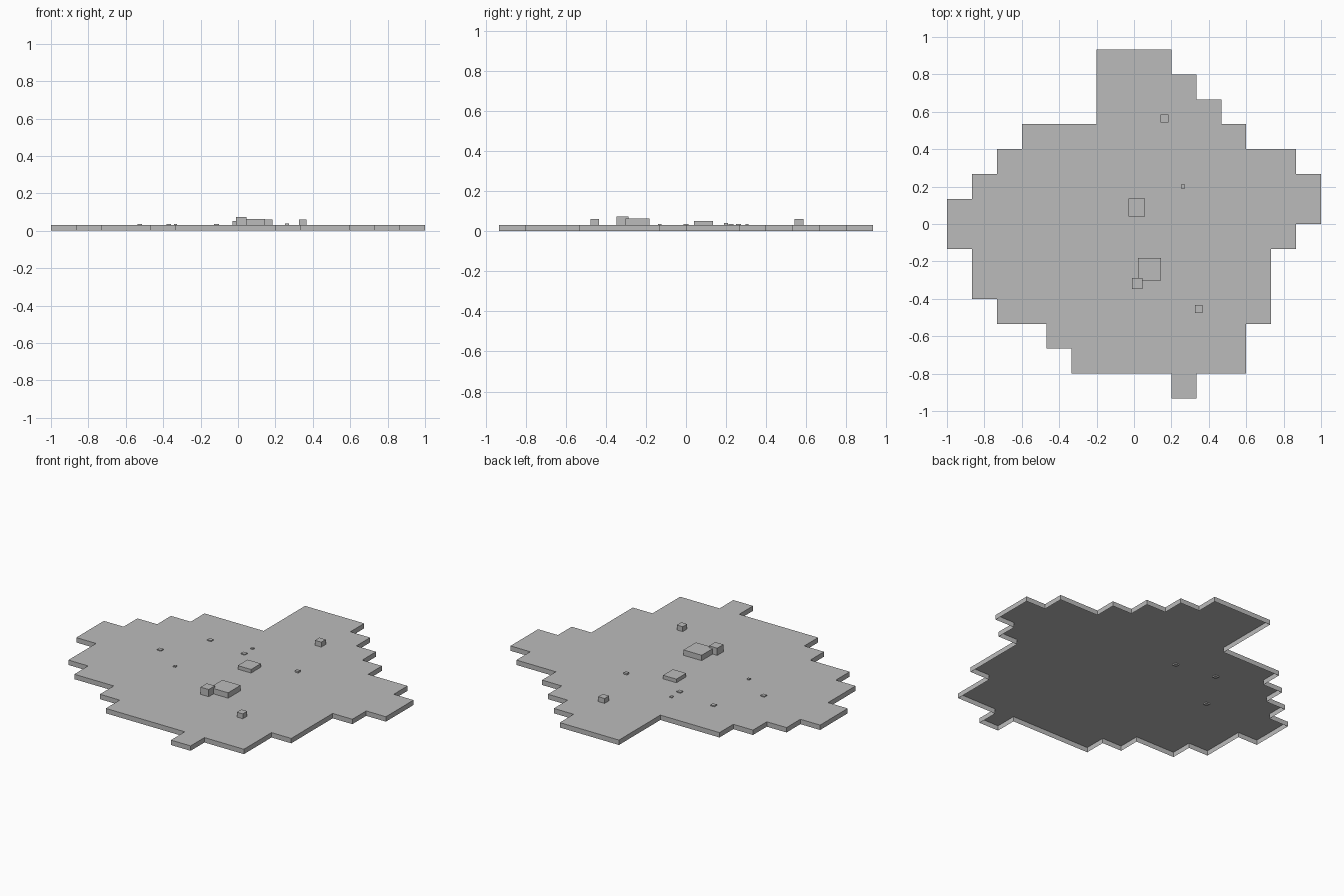
import bpy, bmesh, math
from mathutils import Matrix, Vector

if "Cube" in bpy.data.objects:
    bpy.data.objects.remove(bpy.data.objects["Cube"], do_unlink=True)

CELL = 2 / 15
TOP = 0.03      # height of the ground sheet
DIP = 0.022     # base of the pebbles that sink through the sheet

grey = bpy.data.materials.new("plain grey")
grey.use_nodes = True
colour = (0.5, 0.5, 0.5, 1)
grey.diffuse_color = colour
grey.node_tree.nodes["Principled BSDF"].inputs["Base Color"].default_value = colour


def add_object(name, bm):
    mesh = bpy.data.meshes.new(name)
    bm.to_mesh(mesh)
    bm.free()
    mesh.materials.append(grey)
    obj = bpy.data.objects.new(name, mesh)
    bpy.context.collection.objects.link(obj)
    return obj


def block(name, x, y, width, depth, top, base=TOP):
    bm = bmesh.new()
    place = Matrix.Translation((x, y, (top + base) / 2))
    size = Matrix.Diagonal((width, depth, top - base, 1))
    bmesh.ops.create_cube(bm, size=1, matrix=place @ size)
    return add_object(name, bm)


# Stepped ground: first and last column of each row, from back to front
rows = [(6, 9), (6, 10), (6, 11), (3, 12), (2, 14), (1, 15), (0, 15),
        (0, 14), (1, 13), (1, 13), (2, 13), (4, 12), (5, 12), (9, 10)]
bm = bmesh.new()
for r, (first, last) in enumerate(rows):
    y = (7 - r) * CELL
    for c in range(first, last):
        x = -1 + c * CELL
        corners = [(x, y - CELL), (x + CELL, y - CELL), (x + CELL, y), (x, y)]
        bm.faces.new([bm.verts.new((px, py, TOP)) for px, py in corners])
bmesh.ops.remove_doubles(bm, verts=bm.verts, dist=0.001)

# Skirt around the ground, open underneath
rim = [e for e in bm.edges if e.is_boundary]
skirt = bmesh.ops.extrude_edge_only(bm, edges=rim)["geom"]
bmesh.ops.translate(bm, vec=Vector((0, 0, -TOP)),
                    verts=[v for v in skirt if isinstance(v, bmesh.types.BMVert)])
bmesh.ops.dissolve_limit(bm, angle_limit=math.radians(1),
                         verts=bm.verts, edges=bm.edges)
bmesh.ops.recalc_face_normals(bm, faces=bm.faces)
if max(bm.faces, key=lambda f: f.calc_area()).normal.z < 0:
    bmesh.ops.reverse_faces(bm, faces=bm.faces)
add_object("ground", bm)

# Buildings
block("low_house", 0.015, 0.088, 0.09, 0.095, 0.052)
block("main_house", 0.083, -0.242, 0.123, 0.12, 0.063)
block("tower", 0.018, -0.318, 0.055, 0.06, 0.074)
block("front_hut", 0.346, -0.455, 0.04, 0.043, 0.06)
block("back_hut", 0.162, 0.564, 0.043, 0.043, 0.06)

# Small stones resting on the ground
block("left_stone", 0.263, 0.2, 0.022, 0.02, 0.04)
block("right_stone", -0.333, -0.131, 0.016, 0.016, 0.036)
block("back_stone", -0.116, 0.305, 0.016, 0.016, 0.036)

# Pebbles sunk through the ground
for name, x, y in (("outer_pebble", -0.525, 0), ("middle_pebble", -0.37, 0.262),
                   ("inner_pebble", -0.115, 0.224)):
    block(name, x, y, 0.026, 0.024, 0.036, DIP)
